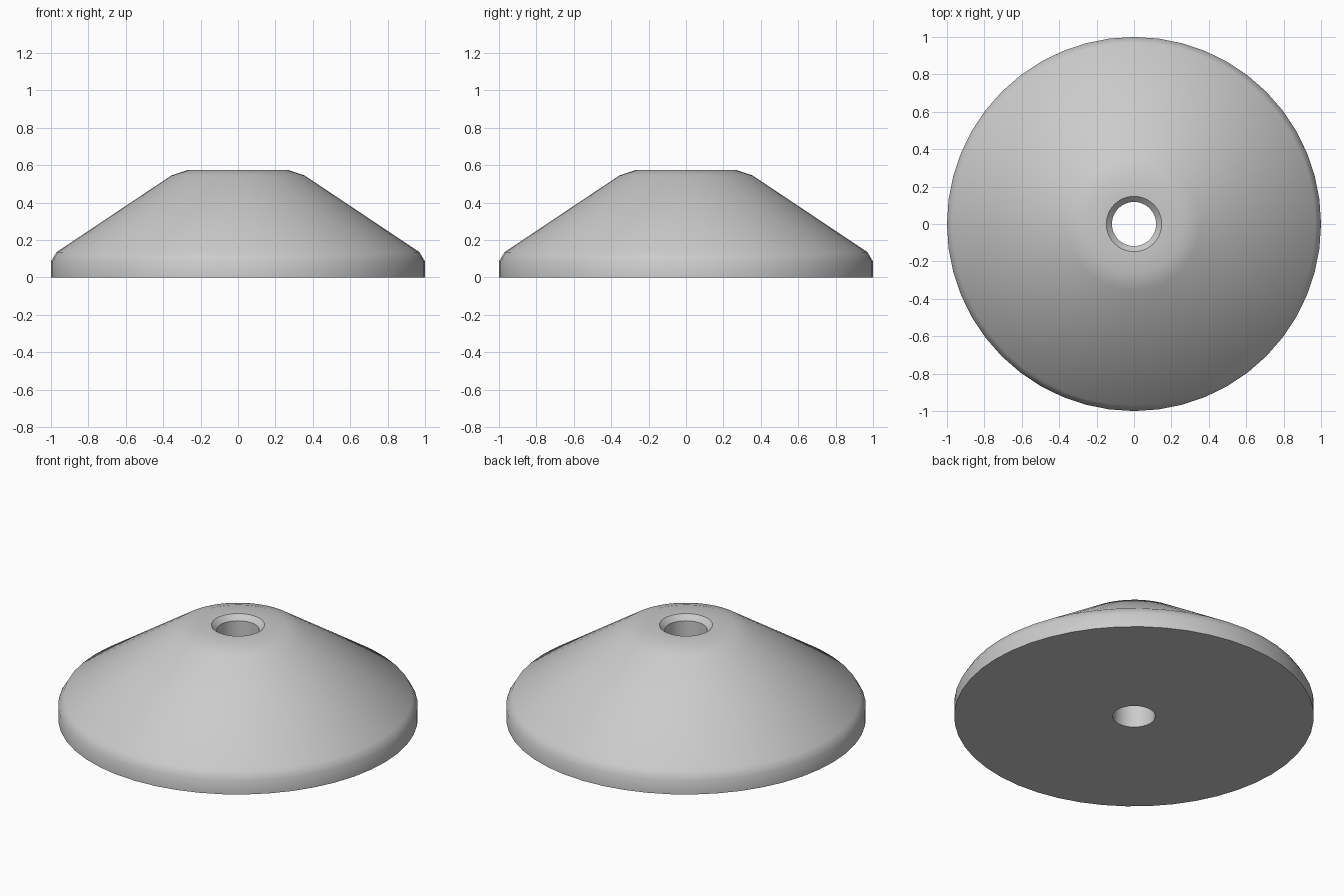
import bpy, bmesh
from math import cos, sin, tau, radians

cube = bpy.data.objects.get("Cube")
if cube:
    bpy.data.objects.remove(cube, do_unlink=True)


def make_material(name, color):
    mat = bpy.data.materials.new(name)
    mat.use_nodes = True
    mat.diffuse_color = color
    mat.node_tree.nodes["Principled BSDF"].inputs["Base Color"].default_value = color
    return mat


def lathe(name, profile, sides, material):
    """Revolve a closed (radius, height) profile around z."""
    bm = bmesh.new()
    rings = [[bm.verts.new((r * cos(tau * i / sides), r * sin(tau * i / sides), z))
              for i in range(sides)] for r, z in profile]
    for k, low in enumerate(rings):
        high = rings[(k + 1) % len(rings)]
        for i in range(sides):
            j = (i + 1) % sides
            bm.faces.new((low[i], low[j], high[j], high[i]))
    bmesh.ops.recalc_face_normals(bm, faces=bm.faces)
    mesh = bpy.data.meshes.new(name)
    bm.to_mesh(mesh)
    bm.free()
    mesh.materials.append(material)
    obj = bpy.data.objects.new(name, mesh)
    bpy.context.collection.objects.link(obj)
    return obj


grey = make_material("light grey", (0.6, 0.6, 0.6, 1))

# Conical washer: rim wall, bevel, slope, rounded crown, chamfered through hole
profile = [(1, 0), (1, 0.085), (0.97, 0.135), (0.355, 0.545), (0.265, 0.575),
           (0.148, 0.575), (0.118, 0.545), (0.118, 0)]
washer = lathe("conical_washer", profile, 48, grey)

bpy.ops.object.select_all(action="DESELECT")
washer.select_set(True)
bpy.context.view_layer.objects.active = washer
bpy.ops.object.shade_smooth_by_angle(angle=radians(38))
